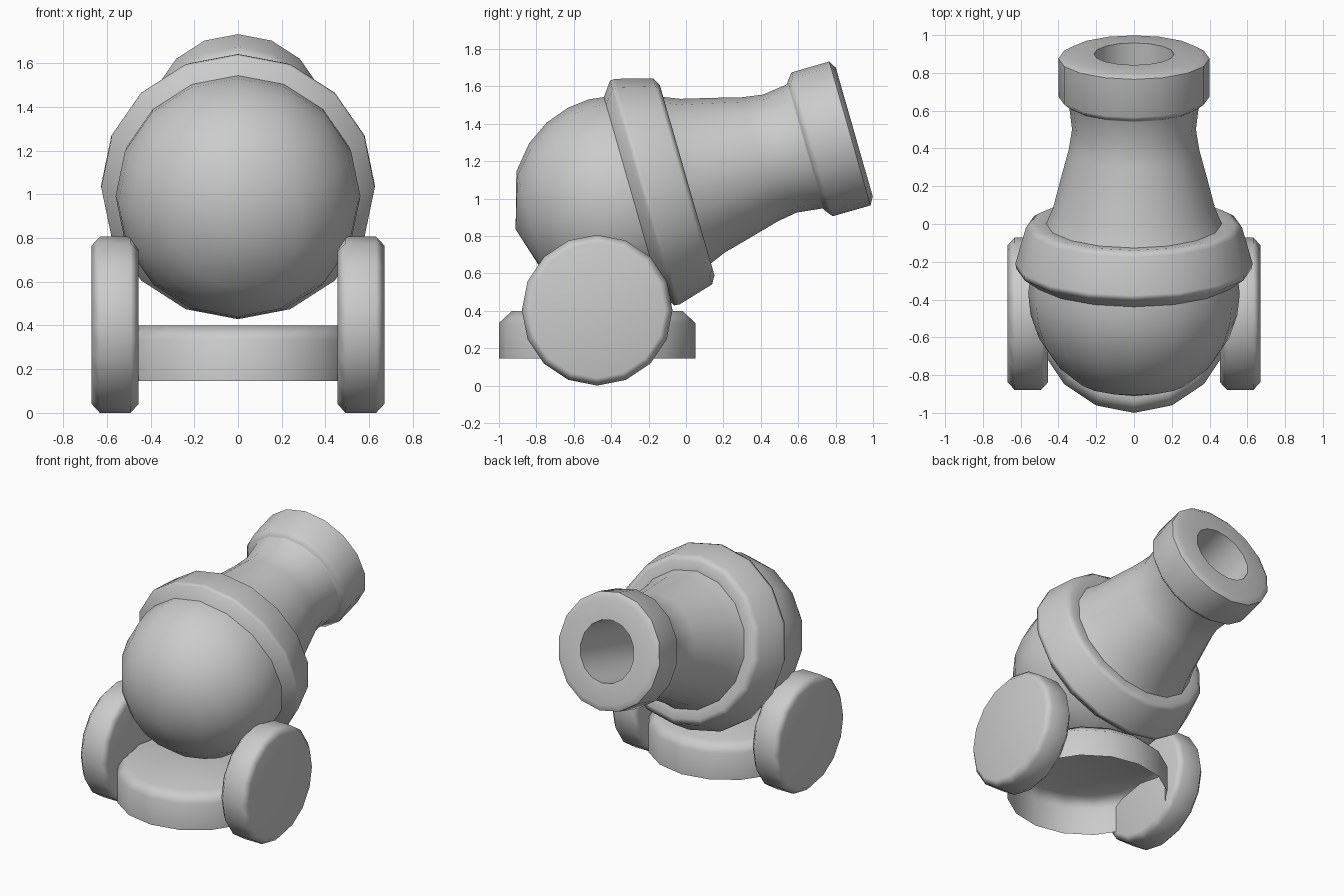
import bpy, bmesh
from math import sin, cos, pi, radians
from mathutils import Matrix, Vector

if "Cube" in bpy.data.objects:
    bpy.data.objects.remove(bpy.data.objects["Cube"])

SIDES = 16


def lathe(name, profile, matrix):
    """Revolve (radius, height) points around local z; radius 0 makes a pole."""
    bm = bmesh.new()
    rings = []
    for r, h in profile:
        if r == 0:
            rings.append([bm.verts.new((0, 0, h))])
        else:
            rings.append([bm.verts.new((r * cos(2 * pi * i / SIDES), r * sin(2 * pi * i / SIDES), h))
                          for i in range(SIDES)])
    for a, b in zip(rings, rings[1:]):
        for i in range(SIDES):
            j = (i + 1) % SIDES
            if len(a) == 1:
                bm.faces.new((a[0], b[j], b[i]))
            elif len(b) == 1:
                bm.faces.new((a[i], a[j], b[0]))
            else:
                bm.faces.new((a[i], a[j], b[j], b[i]))
    bm.transform(matrix)
    mesh = bpy.data.meshes.new(name)
    bm.to_mesh(mesh)
    bm.free()
    obj = bpy.data.objects.new(name, mesh)
    bpy.context.collection.objects.link(obj)
    bpy.ops.object.select_all(action='DESELECT')
    obj.select_set(True)
    bpy.context.view_layer.objects.active = obj
    bpy.ops.object.shade_smooth_by_angle(angle=radians(55))
    mod = obj.modifiers.new("weighted_normals", 'WEIGHTED_NORMAL')
    mod.keep_sharp = True
    return obj


# Barrel: round breech, tapered band, flared neck, muzzle ring and bore
breech = [(0, -0.724)] + [(0.56 * sin(radians(a)), -0.16 - 0.56 * cos(radians(a)))
                          for a in (32, 49, 64, 78, 90)]
barrel = breech + [
    (0.55, -0.075), (0.625, -0.02), (0.627, 0.01),          # band
    (0.572, 0.205), (0.53, 0.23), (0.465, 0.225),
    (0.428, 0.315), (0.386, 0.48), (0.345, 0.635),          # neck
    (0.328, 0.745), (0.345, 0.885),
    (0.36, 0.893), (0.40, 0.925), (0.40, 1.135),            # muzzle ring
    (0.358, 1.16), (0.212, 1.16), (0.212, 0.46), (0, 0.46)]  # bore
tilt = Matrix.Translation((0, -0.215, 1.035)) @ Matrix.Rotation(radians(-74), 4, 'X')
lathe("barrel", barrel, tilt)

# Base: round platform, open underneath
lathe("base", [(0.525, 0.145), (0.525, 0.335), (0.455, 0.40), (0, 0.40)],
      Matrix.Translation((0, -0.475, 0)))

# Wheels: solid bevelled discs on both sides
wheel = [(0, -0.108), (0.362, -0.108), (0.403, -0.07),
         (0.403, 0.07), (0.362, 0.108), (0, 0.108)]
for side, x in (("left", -0.562), ("right", 0.562)):
    lathe("wheel_" + side, wheel,
          Matrix.Translation((x, -0.475, 0.403)) @ Matrix.Rotation(pi / 2, 4, 'Y'))
